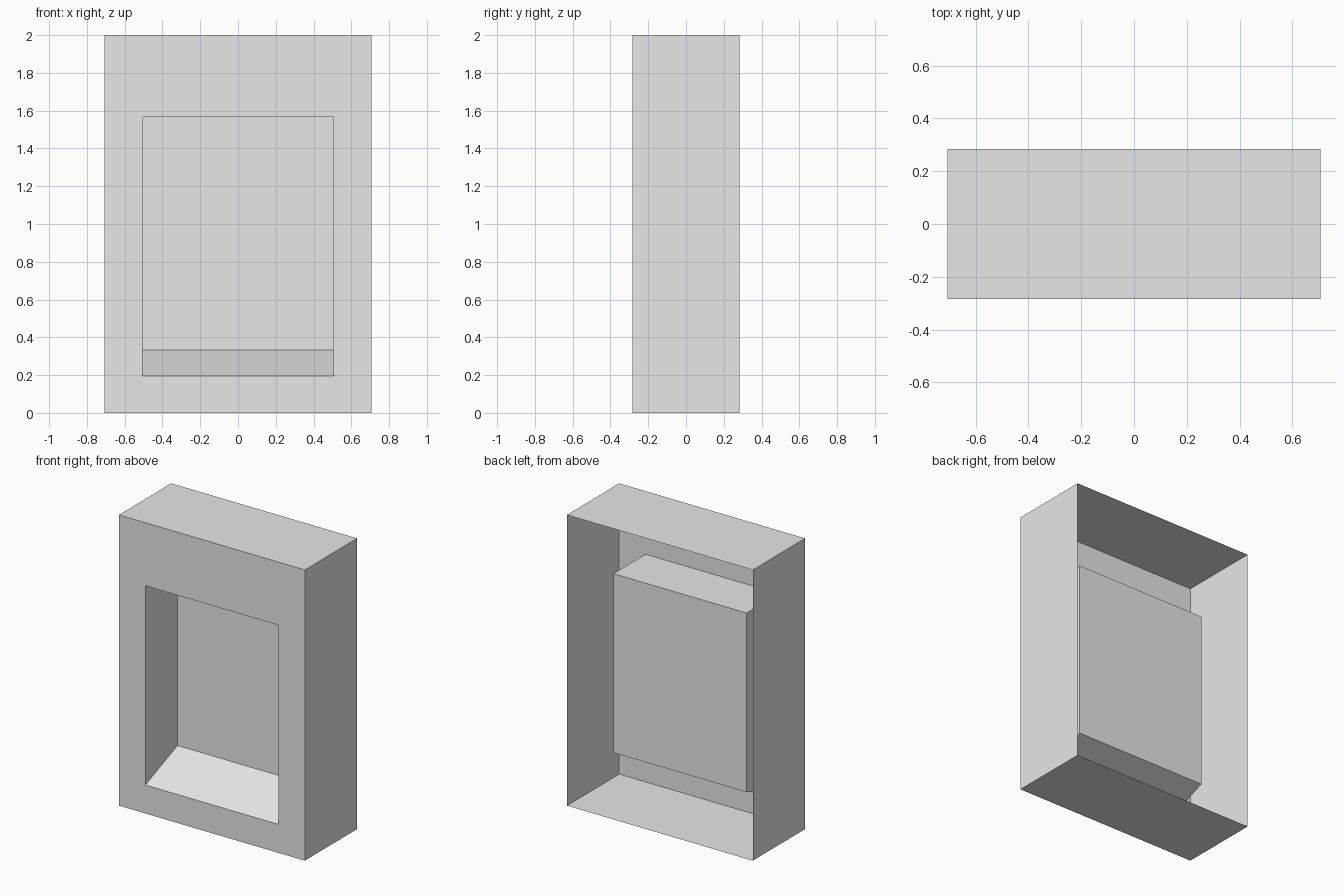
import bpy
import bmesh

cube = bpy.data.objects.get("Cube")
if cube:
    bpy.data.objects.remove(cube, do_unlink=True)

# Single plain finish
grey = bpy.data.materials.new("plain grey")
grey.use_nodes = True
grey.diffuse_color = (0.8, 0.8, 0.8, 1)
grey.node_tree.nodes["Principled BSDF"].inputs["Base Color"].default_value = (0.8, 0.8, 0.8, 1)

HALF_WIDTH, HALF_DEPTH, HEIGHT = 0.707, 0.284, 2.0
OPEN_HALF, OPEN_BOTTOM, OPEN_TOP = 0.506, 0.196, 1.566
RECESS_BACK, RECESS_BACK_BOTTOM = 0.065, 0.334


def ring(half_width, y, bottom, top):
    """Rectangle facing the front, counter-clockwise seen from -y."""
    return [(-half_width, y, bottom), (half_width, y, bottom),
            (half_width, y, top), (-half_width, y, top)]


def sheet_object(name, rings, cap=False):
    """Skin consecutive rectangles with thin sheets; optionally close the last."""
    bm = bmesh.new()
    loops = [[bm.verts.new(p) for p in r] for r in rings]
    for a, b in zip(loops, loops[1:]):
        for i in range(4):
            j = (i + 1) % 4
            bm.faces.new((a[i], a[j], b[j], b[i]))
    if cap:
        bm.faces.new(loops[-1])
    mesh = bpy.data.meshes.new(name)
    bm.to_mesh(mesh)
    bm.free()
    mesh.materials.append(grey)
    obj = bpy.data.objects.new(name, mesh)
    bpy.context.collection.objects.link(obj)
    return obj


outer_back = ring(HALF_WIDTH, HALF_DEPTH, 0, HEIGHT)
outer_front = ring(HALF_WIDTH, -HALF_DEPTH, 0, HEIGHT)
opening = ring(OPEN_HALF, -HALF_DEPTH, OPEN_BOTTOM, OPEN_TOP)
recess_end = ring(OPEN_HALF, RECESS_BACK, RECESS_BACK_BOTTOM, OPEN_TOP)

# Open-backed casing with its front frame
sheet_object("casing", [outer_back, outer_front, opening])

# Display recess with sloping floor and closed back
sheet_object("recess", [opening, recess_end], cap=True)
